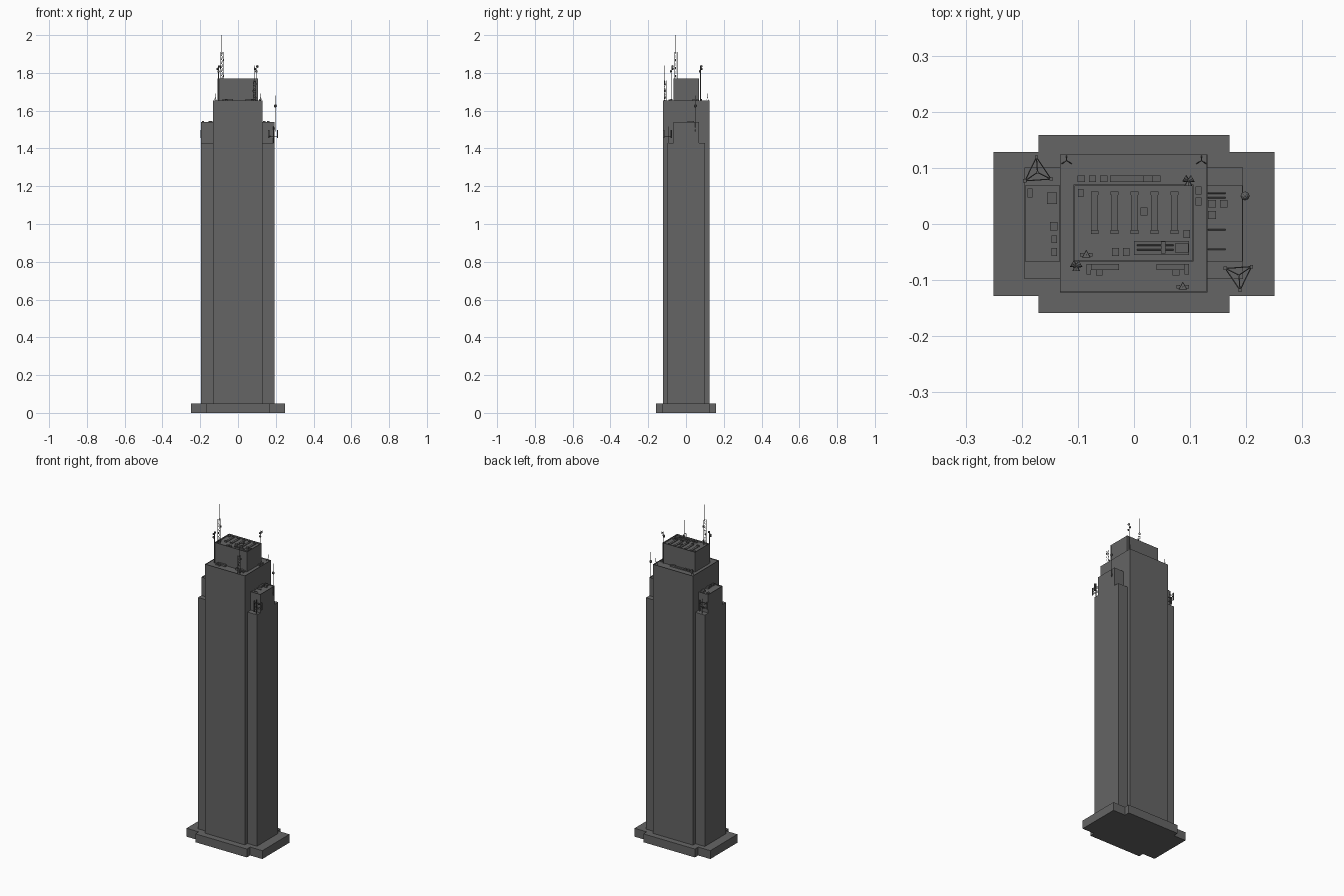
import bpy, bmesh, math
from mathutils import Vector, Matrix

if "Cube" in bpy.data.objects:
    bpy.data.objects.remove(bpy.data.objects["Cube"])


def material(name, v):
    m = bpy.data.materials.new(name)
    m.diffuse_color = (v, v, v, 1)
    m.use_nodes = True
    m.node_tree.nodes["Principled BSDF"].inputs["Base Color"].default_value = m.diffuse_color
    return m


WALL = material("dark grey concrete", 0.13)
METAL = material("dark grey metal", 0.12)


def add_box(bm, x0, x1, y0, y1, z0, z1):
    m = Matrix.Translation(((x0 + x1) / 2, (y0 + y1) / 2, (z0 + z1) / 2)) @ \
        Matrix.Diagonal((x1 - x0, y1 - y0, z1 - z0, 1))
    return bmesh.ops.create_cube(bm, size=1, matrix=m)["verts"]


def add_rod(bm, p, q, r, sides=5, r2=None):
    p, q = Vector(p), Vector(q)
    d = q - p
    m = Matrix.Translation((p + q) / 2) @ d.to_track_quat("Z", "Y").to_matrix().to_4x4()
    bmesh.ops.create_cone(bm, cap_ends=True, segments=sides, radius1=r,
                          radius2=r if r2 is None else r2, depth=d.length, matrix=m)


def finish(name, bm, mat):
    me = bpy.data.meshes.new(name)
    bm.to_mesh(me)
    bm.free()
    me.materials.append(mat)
    ob = bpy.data.objects.new(name, me)
    bpy.context.collection.objects.link(ob)
    return ob


def block(name, x0, x1, y0, y1, z0, z1, rim=0, sink=0):
    """Box whose roof may sink behind a thin parapet."""
    bm = bmesh.new()
    add_box(bm, x0, x1, y0, y1, z0, z1)
    if rim:
        top = max(bm.faces, key=lambda f: f.calc_center_median().z)
        bmesh.ops.inset_region(bm, faces=[top], thickness=rim)
        new = bmesh.ops.extrude_face_region(bm, geom=[top])["geom"]
        bmesh.ops.translate(bm, vec=(0, 0, -sink),
                            verts=[v for v in new if isinstance(v, bmesh.types.BMVert)])
        if top.is_valid:
            bm.faces.remove(top)
        bmesh.ops.recalc_face_normals(bm, faces=bm.faces)
    return finish(name, bm, WALL)


# plinth: cross-shaped outline extruded up
bm = bmesh.new()
outline = []
for sx, sy in ((1, 1), (-1, 1), (-1, -1), (1, -1)):
    corner = [(0.25, 0.128), (0.17, 0.128), (0.17, 0.159)]
    if sx * sy < 0:
        corner.reverse()
    outline += [(sx * x, sy * y, 0) for x, y in corner]
face = bm.faces.new([bm.verts.new(p) for p in outline])
new = bmesh.ops.extrude_face_region(bm, geom=[face])["geom"]
bmesh.ops.translate(bm, vec=(0, 0, 0.05), verts=[v for v in new if isinstance(v, bmesh.types.BMVert)])
bmesh.ops.recalc_face_normals(bm, faces=bm.faces)
finish("plinth", bm, WALL)

# main masses
block("tower_core", -0.132, 0.131, -0.122, 0.124, 0.05, 1.655, 0.002, 0.004)
block("crown", -0.108, 0.106, -0.067, 0.070, 1.651, 1.77, 0.003, 0.008)
for side, x0, x1 in (("left", -0.195, -0.131), ("right", 0.130, 0.194)):
    block(side + "_wing", x0, x1, -0.098, 0.101, 0.05, 1.43)
    block(side + "_wing_top", x0, x1, -0.067, 0.069, 1.43, 1.54, 0.002, 0.005)

# crown roof: five cooling strips with end units, plus cabinets and pipes
bm = bmesh.new()
R = 1.762
for i in range(5):
    x = -0.07 + i * 0.0355
    add_box(bm, x - 0.006, x + 0.006, -0.012, 0.052, R, R + 0.004)
    add_box(bm, x - 0.007, x + 0.007, -0.018, -0.011, R, R + 0.009)
    add_box(bm, x - 0.007, x + 0.007, 0.052, 0.058, R, R + 0.006)
for x, y, w, d in ((0.018, 0.022, .012, .014), (-0.095, 0.055, .01, .014), (0.094, -0.018, .012, .014),
                   (-0.033, -0.05, .012, .014), (-0.014, -0.05, .012, .014), (0.085, -0.043, .024, .016)):
    add_box(bm, x - w / 2, x + w / 2, y - d / 2, y + d / 2, R, R + 0.007)
add_box(bm, 0, 0.098, -0.055, -0.03, R, R + 0.003)
for y in (-0.038, -0.046):
    add_rod(bm, (0.005, y, R + 0.006), (0.07, y, R + 0.006), 0.0015)
add_box(bm, 0.048, 0.056, -0.053, -0.031, R, R + 0.008)
finish("crown_roof_equipment", bm, METAL)

# tower terrace cabinets around the crown
bm = bmesh.new()
for x, w in ((-0.094, .014), (-0.074, .013), (-0.054, .013), (0.002, .09), (0.025, .016)):
    h = 0.012 if w < 0.05 else 0.008
    add_box(bm, x - w / 2, x + w / 2, 0.075, 0.086, 1.65, 1.65 + h)
for s in (-1, 1):
    x = -0.052 if s < 0 else 0.065
    add_box(bm, x - 0.025, x + 0.025, -0.082, -0.071, 1.65, 1.662)
    add_box(bm, x - 0.006 + s * 0.01, x + 0.006 + s * 0.01, -0.092, -0.082, 1.65, 1.659)
    add_box(bm, x + s * 0.025, x + s * 0.033, -0.09, -0.071, 1.65, 1.659)
for y in (0.04, 0.06):
    add_box(bm, 0.11, 0.12, y - 0.007, y + 0.007, 1.65, 1.66)
finish("terrace_cabinets", bm, METAL)

# wing roof cabinets
bm = bmesh.new()
for x, y, w, d in ((-0.185, 0.055, .009, .016), (-0.146, 0.046, .018, .02), (-0.143, -0.004, .014, .015),
                   (-0.142, -0.027, .01, .013), (-0.142, -0.05, .01, .014), (0.139, 0.036, .014, .014),
                   (0.16, 0.036, .013, .013), (0.139, 0.016, .014, .014)):
    add_box(bm, x - w / 2, x + w / 2, y - d / 2, y + d / 2, 1.535, 1.546)
for y in (0.055, 0.047, -0.01, -0.045):
    add_rod(bm, (0.132, y, 1.537), (0.163, y, 1.537), 0.0012)
finish("wing_cabinets", bm, METAL)


def lattice(name, x, y, z0, z1, w, tip):
    """Triangular lattice mast with zigzag bracing, small panels and a whip."""
    bm = bmesh.new()
    n = max(3, round((z1 - z0) / 0.02))
    pts = [(x + w * math.cos(a), y + w * math.sin(a)) for a in (1.57, 3.67, 5.76)]
    for i in range(3):
        p, q = pts[i], pts[(i + 1) % 3]
        add_rod(bm, (*p, z0), (*p, z1), 0.0009, 4)
        for k in range(n):
            a, b = z0 + (z1 - z0) * k / n, z0 + (z1 - z0) * (k + 1) / n
            add_rod(bm, (*p, a), (*q, b), 0.0006, 4)
            add_rod(bm, (*p, b), (*q, b), 0.0006, 4)
    for k in range(1, n, 2):
        z, s = z0 + (z1 - z0) * k / n, 1 if k % 4 == 1 else -1
        add_box(bm, x + s * w - 0.003, x + s * w + 0.003, y - 0.003, y + 0.003, z - 0.005, z + 0.005)
    add_rod(bm, (x, y, z1 - 0.01), (x, y, tip), 0.0012)
    finish(name, bm, METAL)


lattice("main_mast", -0.085, -0.055, 1.762, 1.91, 0.008, 2.0)
lattice("terrace_mast", 0.087, -0.112, 1.65, 1.76, 0.008, 1.84)


def panel_pole(name, x, y, z0, z1):
    """Pole carrying small drum dishes near the top."""
    bm = bmesh.new()
    add_rod(bm, (x, y, z0), (x, y, z1), 0.0018)
    for k, a in enumerate((0.5, 2.6, 4.7)):
        z = z1 - 0.006 - k * 0.013
        c, s = math.cos(a), math.sin(a)
        add_rod(bm, (x, y, z), (x + c * 0.009, y + s * 0.009, z), 0.003, 8, 0.007)
    finish(name, bm, METAL)


panel_pole("corner_dish_pole", 0.097, 0.077, 1.65, 1.84)
panel_pole("front_dish_pole", -0.103, -0.075, 1.65, 1.84)

# rooftop whip with a round housing on the right wing
bm = bmesh.new()
add_rod(bm, (0.198, 0.05, 1.49), (0.198, 0.05, 1.68), 0.0014)
bmesh.ops.create_uvsphere(bm, u_segments=8, v_segments=6, radius=0.008,
                          matrix=Matrix.Translation((0.198, 0.05, 1.625)))
add_box(bm, 0.19, 0.199, 0.047, 0.053, 1.5, 1.51)
finish("wing_whip", bm, METAL)


def sector_frame(name, x, y, z0, turn):
    """Three-sided antenna frame with upright panels at its corners."""
    bm = bmesh.new()
    pts = [(x + 0.027 * math.cos(turn + i * 2.094), y + 0.027 * math.sin(turn + i * 2.094)) for i in range(3)]
    add_rod(bm, (x, y, z0), (x, y, z0 + 0.085), 0.0025)
    for i, p in enumerate(pts):
        q = pts[(i + 1) % 3]
        for z in (z0 + 0.035, z0 + 0.06):
            add_rod(bm, (*p, z), (*q, z), 0.001, 4)
            add_rod(bm, (x, y, z), (*p, z), 0.001, 4)
        add_box(bm, p[0] - .003, p[0] + .003, p[1] - .003, p[1] + .003, z0 + 0.025, z0 + 0.068)
    finish(name, bm, METAL)


sector_frame("right_sector_frame", 0.187, -0.091, 1.43, -1.5)
sector_frame("left_sector_frame", -0.172, 0.092, 1.43, 1.64)

# small tripods at the rear corners of the terrace
bm = bmesh.new()
for x in (-0.12, 0.12):
    for a in (1.57, 3.67, 5.76):
        add_rod(bm, (x + 0.011 * math.cos(a), 0.112 + 0.01 * math.sin(a), 1.65), (x, 0.113, 1.672), 0.0008, 4)
    add_rod(bm, (x, 0.113, 1.67), (x, 0.113, 1.69), 0.0012)
finish("terrace_tripods", bm, METAL)
